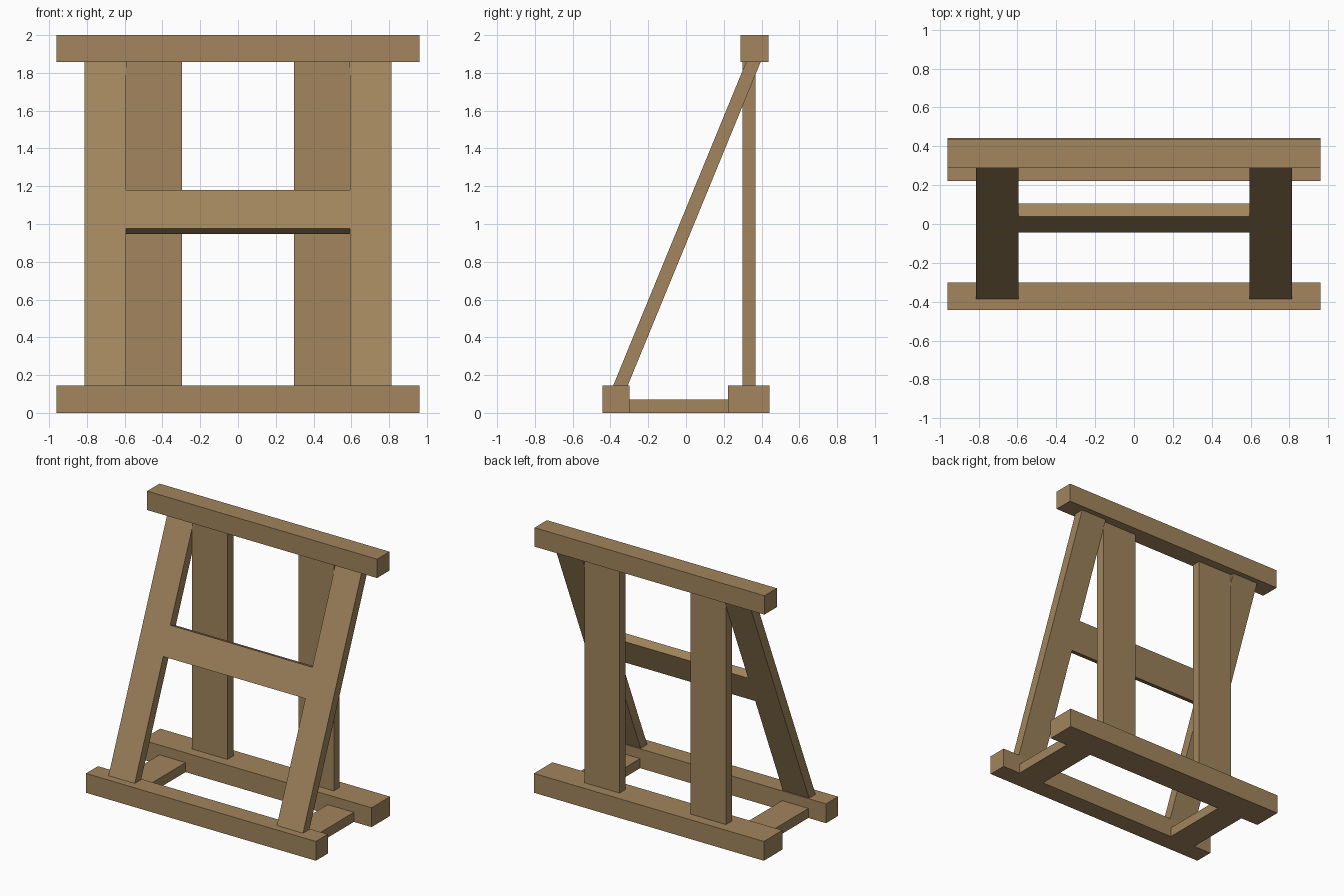
import bpy
import bmesh
from mathutils import Vector

cube = bpy.data.objects.get("Cube")
if cube:
    bpy.data.objects.remove(cube, do_unlink=True)

wood = bpy.data.materials.new("brown_wood")
wood.use_nodes = True
colour = (0.36, 0.235, 0.11, 1)
wood.diffuse_color = colour
wood.node_tree.nodes["Principled BSDF"].inputs["Base Color"].default_value = colour


def prism(name, profile, x0, x1):
    """Extrude a side profile of (y, z) points from x0 to x1."""
    bm = bmesh.new()
    face = bm.faces.new([bm.verts.new((x0, y, z)) for y, z in profile])
    result = bmesh.ops.extrude_face_region(bm, geom=[face])
    verts = [g for g in result["geom"] if isinstance(g, bmesh.types.BMVert)]
    bmesh.ops.translate(bm, verts=verts, vec=(x1 - x0, 0, 0))
    bmesh.ops.recalc_face_normals(bm, faces=bm.faces)
    mesh = bpy.data.meshes.new(name)
    bm.to_mesh(mesh)
    bm.free()
    mesh.materials.append(wood)
    obj = bpy.data.objects.new(name, mesh)
    bpy.context.collection.objects.link(obj)
    return obj


def rect(y0, y1, z0, z1):
    return [(y0, z0), (y1, z0), (y1, z1), (y0, z1)]


half = 0.961                    # half length of the long beams
inner, outer = 0.594, 0.813     # leg and rail sides
low, high = 0.146, 1.857        # top of the base, underside of the top beam

# Long beams
prism("front_base_beam", rect(-0.443, -0.3, 0, low), -half, half)
prism("back_base_beam", rect(0.222, 0.443, 0, low), -half, half)
prism("top_beam", rect(0.288, 0.436, high, 2), -half, half)

# Slanted leg profile, with ends cut level
foot, head, depth = -0.385, 0.318, 0.077
leg = [(foot, low), (foot + depth, low), (head + depth, high), (head, high)]

# Paired uprights, legs and base rails
for side, s in (("left", 1), ("right", -1)):
    prism(side + "_back_post", rect(0.298, 0.368, low, high), s * 0.297, s * 0.592)
    prism(side + "_slanted_leg", leg, s * inner, s * outer)
    prism(side + "_base_rail", rect(-0.3, 0.222, 0, 0.072), s * inner, s * outer)

# Crossbar, square to the slope of the legs
slope = Vector((head - foot, high - low)).normalized()
back = Vector((slope.y, -slope.x)) * depth * slope.y


def on_slope(z):
    return Vector((foot + (z - low) * slope.x / slope.y, z))


bottom, top = on_slope(0.975), on_slope(1.18)
prism("crossbar", [bottom, bottom + back, top + back, top], -inner, inner)
